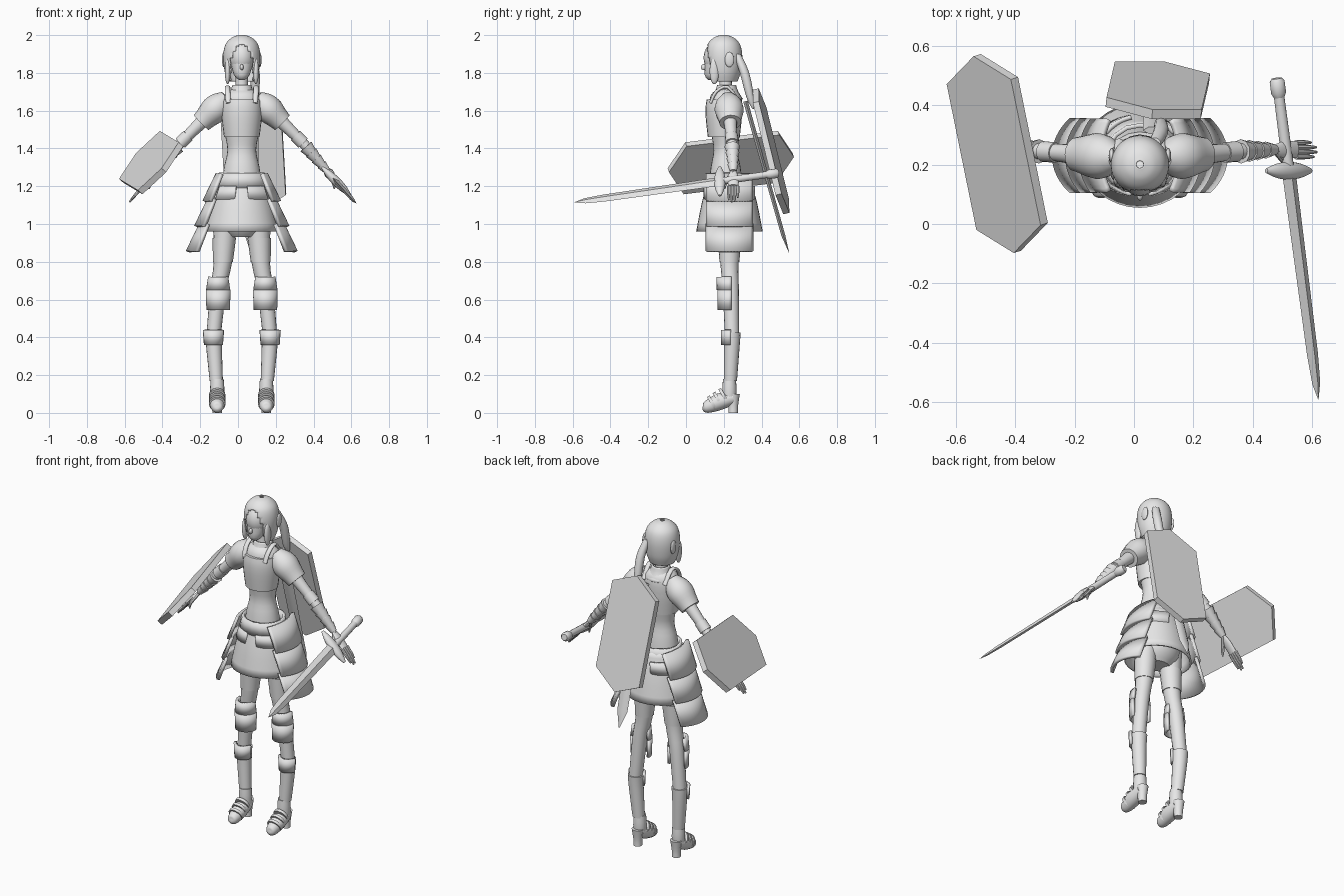
import bpy, bmesh
from math import sin, cos, pi, radians, sqrt
from mathutils import Vector

if "Cube" in bpy.data.objects:
    bpy.data.objects.remove(bpy.data.objects["Cube"])

CX, CY = .02, .23   # body axis
SIDES = (("left", 1), ("right", -1))
X_AXIS, Y_AXIS = Vector((1, 0, 0)), Vector((0, 1, 0))

grey = bpy.data.materials.new("light_grey")
grey.use_nodes = True
grey.diffuse_color = (.8, .8, .8, 1)
grey.node_tree.nodes["Principled BSDF"].inputs["Base Color"].default_value = grey.diffuse_color


def finish(name, bm, thickness=0, angle=40):
    """Turn a bmesh into a shaded object, optionally with wall thickness."""
    bmesh.ops.recalc_face_normals(bm, faces=bm.faces[:])
    mesh = bpy.data.meshes.new(name)
    bm.to_mesh(mesh)
    bm.free()
    mesh.materials.append(grey)
    obj = bpy.data.objects.new(name, mesh)
    bpy.context.collection.objects.link(obj)
    if thickness:
        wall = obj.modifiers.new("wall", "SOLIDIFY")
        wall.thickness, wall.offset = thickness, 0
    bpy.ops.object.select_all(action="DESELECT")
    obj.select_set(True)
    bpy.context.view_layer.objects.active = obj
    bpy.ops.object.shade_smooth_by_angle(angle=radians(angle))


def refine(rows, steps):
    """Catmull-Rom interpolation of the section rows."""
    out, last = [], len(rows) - 1
    for i in range(last):
        before, start, end, after = (rows[min(max(i + j, 0), last)] for j in (-1, 0, 1, 2))
        for k in range(steps):
            t = k / steps
            curve = before * 2 - start * 5 + end * 4 - after
            twist = after - before + (start - end) * 3
            out.append(start + ((end - before) * t + curve * t * t + twist * t ** 3) / 2)
    return out + [rows[-1]]


def bridge(bm, rings, closed):
    """Quads between neighbouring rows of vertices."""
    for low, high in zip(rings, rings[1:]):
        for k in range(len(low) - (not closed)):
            n = (k + 1) % len(low)
            bm.faces.new((low[k], low[n], high[n], high[k]))


def tube(name, path, radii, ratio=1, across=None, side=1, sides=16, steps=3, cut=None, wall=0):
    """Loft of ellipses along a path measured from the body axis; level rings unless across is given."""
    rows = refine([Vector((CX + side * p[0], p[1], p[2], r)) for p, r in zip(path, radii)], steps)
    bm, rings = bmesh.new(), []
    for i, row in enumerate(rows):
        u, v = X_AXIS, Y_AXIS
        if across:
            along = (rows[min(i + 1, len(rows) - 1)] - rows[max(i - 1, 0)]).to_3d().normalized()
            u = (across - along * along.dot(across)).normalized()
            v = along.cross(u)
        angles = (2 * pi * k / sides for k in range(sides))
        rings.append([bm.verts.new(row.to_3d() + (u * cos(a) + v * sin(a) * ratio) * row.w) for a in angles])
    bridge(bm, rings, closed=True)
    if not wall:
        bm.faces.new(rings[0])
        bm.faces.new(rings[-1])
    if cut:
        gone = [f for f in bm.faces if cut(f.calc_center_median())]
        bmesh.ops.delete(bm, geom=gone, context="FACES")
    finish(name, bm, wall)


def column(name, profile, y=CY, x=0, **options):
    """Upright loft; the profile maps each height to its radius."""
    tube(name, [(x, y, z) for z in profile], profile.values(), **options)


def blob(name, centre, radii, side=1):
    """Smooth ellipsoid."""
    bm = bmesh.new()
    bmesh.ops.create_uvsphere(bm, u_segments=20, v_segments=12, radius=1)
    bmesh.ops.scale(bm, vec=radii, verts=bm.verts)
    bmesh.ops.translate(bm, vec=(CX + side * centre[0], centre[1], centre[2]), verts=bm.verts)
    finish(name, bm)


def plate(name, span, widths, depth, start=0, end=360, x=0, y=CY, side=1, wall=.015):
    """Curved armour plate between two heights; angles run from the body's side."""
    bm, rings, count = bmesh.new(), [], 16
    for z, width in zip(span, widths):
        angles = [radians(start + (end - start) * k / count) for k in range(count + 1)]
        rings.append([bm.verts.new((CX + side * (x + width * cos(a)), y + depth * sin(a), z)) for a in angles])
    bridge(bm, rings, closed=False)
    bmesh.ops.remove_doubles(bm, verts=bm.verts, dist=.0001)
    finish(name, bm, wall)


def shield(name, centre, length, width, thickness=.033, point=1.35):
    """Long six-sided shield with pointed ends."""
    corners = [width + length, length * point, length - width,
               -width - length, -length * point, width - length]
    depth = width.cross(length).normalized() * thickness
    bm = bmesh.new()
    face = bm.faces.new([bm.verts.new(centre + c - depth / 2) for c in corners])
    new = bmesh.ops.extrude_face_region(bm, geom=[face], use_keep_orig=True)["geom"]
    bmesh.ops.translate(bm, verts=[e for e in new if isinstance(e, bmesh.types.BMVert)], vec=depth)
    finish(name, bm, angle=10)


def face_opening(p):
    """Pointed arch left open in the hair."""
    return p.y < CY - .06 and p.z < 1.95 and abs(p.x - CX) < .06 * min(1, sqrt((1.95 - p.z) / .09))


# Head, hair and neck
blob("face", (0, .175, 1.88), (.068, .082, .09))
tube("jaw", [(0, .135, 1.763), (0, .145, 1.79), (0, .17, 1.87)], (.015, .042, .064), ratio=1.1)
blob("nose", (0, .095, 1.83), (.01, .016, .016))
column("hair", {1.755: .07, 1.81: .088, 1.89: .095, 1.95: .083, 1.985: .05, 1.998: .012},
       y=.2, sides=36, steps=6, cut=face_opening, wall=.006)
for word, s in SIDES:
    blob(word + "_side_lock", (.075, .15, 1.81), (.015, .025, .07), s)
    blob(word + "_ear", (.095, .23, 1.87), (.01, .025, .04), s)
tube("ponytail", [(.05, .27, 1.9), (.07, .31, 1.8), (.07, .34, 1.67), (.07, .355, 1.61)], (.02, .025, .02, .004))
column("neck", {1.66: .045, 1.73: .033, 1.8: .033}, y=.21)
column("collar", {1.66: .083, 1.7: .058, 1.735: .046}, y=.215, wall=.008)

# Torso and breastplate
column("torso", {1.2: .108, 1.3: .094, 1.39: .076, 1.48: .09, 1.6: .104, 1.68: .095, 1.715: .05},
       y=.21, ratio=.84, sides=24)
column("breastplate", {1.46: .094, 1.56: .106, 1.62: .107, 1.66: .1}, y=.2, ratio=.9, sides=24)
for word, s in SIDES:
    tube(word + "_strap", [(.07, .13, 1.64), (.075, .16, 1.7), (.075, .22, 1.725), (.07, .28, 1.65)],
         (.014,) * 4, ratio=.6, across=X_AXIS, side=s)

# Skirt, belt and layered hip plates
column("skirt", {.96: .19, 1.12: .155, 1.25: .112}, ratio=.9, sides=32, wall=.01)
column("pelvis", {.93: .07, 1: .13, 1.15: .12, 1.24: .1}, ratio=.8)
plate("belt", (1.19, 1.27), (.137, .114), .112, y=.22)
for word, s in SIDES:
    for place, turn in (("front", -1), ("back", 1)):
        plate(f"{word}_{place}_belt_flap", (1.13, 1.2), (.165, .138), .132,
              start=turn * 35, end=turn * 78, side=s)
    for tier in range(3):
        top, outer = 1.265 - tier * .133, .2 + tier * .044
        plate(f"{word}_hip_plate_{tier}", (top - .145, top), (outer, outer - .07), .2,
              start=-37, end=37, side=s, wall=.018)

# Legs, knee guards and boots
HIP, THIGH, KNEE = Vector((.085, CY, 1.05)), Vector((.1, CY, .8)), Vector((.125, .237, .65))
SHIN, ANKLE = Vector((.15, .244, .4)), Vector((.135, .235, .17))
for word, s in SIDES:
    tube(word + "_leg", [HIP, THIGH, KNEE, SHIN], (.069, .049, .043, .038), side=s)
    tube(word + "_stocking_band", [HIP.lerp(THIGH, .5), THIGH], (.062, .053), side=s)
    plate(word + "_knee_guard_top", (.65, .72), (.057, .046), .06, start=170, end=370, x=KNEE.x, side=s)
    plate(word + "_knee_guard_bottom", (.545, .65), (.055, .058), .056, start=170, end=370, x=KNEE.x, side=s)
    tube(word + "_boot_shaft", [ANKLE, ANKLE.lerp(SHIN, .8), SHIN.lerp(KNEE, .1)], (.035, .042, .046), side=s)
    plate(word + "_boot_cuff", (.36, .44), (.044, .05), .05, start=190, end=350, x=SHIN.x, y=SHIN.y, side=s)
    column(word + "_ankle", {.06: .034, .12: .038, .18: .034}, x=.13, side=s)
    tube(word + "_foot", [(.13, y, z) for y, z in ((.25, .08), (.18, .06), (.12, .035), (.095, .03), (.088, .03))],
         (.035, .044, .035, .025, .008), across=X_AXIS, side=s)
    column(word + "_heel", {0: .025, .04: .026, .1: .035}, x=.13, y=.25, side=s)
    for n in range(3):
        strap = Vector((.13, .14 + n * .03, .05 + n * .02))
        lean = Vector((0, .007, .004))
        tube(f"{word}_foot_strap_{n}", [strap - lean, strap + lean], (.044, .044), across=X_AXIS, side=s)

# Arms, puffed sleeves, bracers and hands
SHOULDER, ELBOW = Vector((.1, .225, 1.65)), Vector((.316, .243, 1.437))
WRIST, KNUCKLES = Vector((.454, .25, 1.278)), Vector((.525, .25, 1.2))
for word, s in SIDES:
    arm = dict(across=Y_AXIS, side=s)
    tube(word + "_arm", [SHOULDER, ELBOW, ELBOW.lerp(WRIST, .4), WRIST], (.045, .027, .03, .017), **arm)
    tube(word + "_sleeve", [SHOULDER.lerp(ELBOW, f) for f in (-.1, .05, .22, .42, .53)],
         (.04, .068, .077, .064, .058), ratio=.95, **arm)
    tube(word + "_elbow_guard", [SHOULDER.lerp(ELBOW, f) for f in (.85, 1.04)], (.034, .035), **arm)
    for n in range(4):
        wide = .041 - n * .004
        tube(f"{word}_bracer_{n}", [ELBOW.lerp(WRIST, .2 * (n + f)) for f in (.85, 2)],
             (wide, wide - .011), sides=10, steps=1, **arm)
    tube(word + "_palm", [WRIST, WRIST.lerp(KNUCKLES, .4), KNUCKLES], (.017, .028, .028), ratio=.45, **arm)
    for n, reach in enumerate((.06, .07, .068, .05)):
        base = KNUCKLES + Y_AXIS * .016 * (n - 1.5)
        tip = base + Vector((reach, 0, -reach * 1.2))
        tube(f"{word}_finger_{n}", [base, base.lerp(tip, .6), tip], (.009, .008, .004), sides=8, **arm)
    tube(word + "_thumb", [WRIST, (.485, .21, 1.22), (.49, .205, 1.185)], (.012, .01, .004), sides=8, **arm)

# Sword held in the left hand
POMMEL, TIP = Vector((.46, .49, 1.27)), Vector((.6, -.59, 1.115))
GUARD, EDGE = POMMEL.lerp(TIP, .288), Vector((1, 0, -1))
for part, spans, radii, ratio, sides in (
        ("blade", (.28, .86, .95, 1), (.032, .026, .019, .001), .4, 4),
        ("grip", (.03, .29), (.018, .02), 1, 12),
        ("pommel", (0, .01, .045, .06), (.018, .026, .026, .018), 1, 12)):
    tube("sword_" + part, [POMMEL.lerp(TIP, f) for f in spans], radii,
         ratio=ratio, across=EDGE, sides=sides, steps=1)
tube("sword_guard", [GUARD + EDGE * reach for reach in (-.075, -.04, 0, .04, .075)],
     (.008, .024, .03, .024, .008), ratio=.8, across=Y_AXIS)

# Shield on the right arm, shield and sheathed blade on the back
shield("arm_shield", Vector((-.46, .237, 1.325)), Vector((-.05, .245, .03)), Vector((.108, .008, .127)))
shield("back_shield", Vector((.08, .45, 1.385)), Vector((-.014, -.06, .244)), Vector((.16, -.02, .016)))
tube("back_scabbard", [(.05, .315, 1.65), (.05, .515, .94), (.05, .545, .85)], (.04, .034, .003),
     ratio=.35, across=X_AXIS, sides=6, steps=1)
